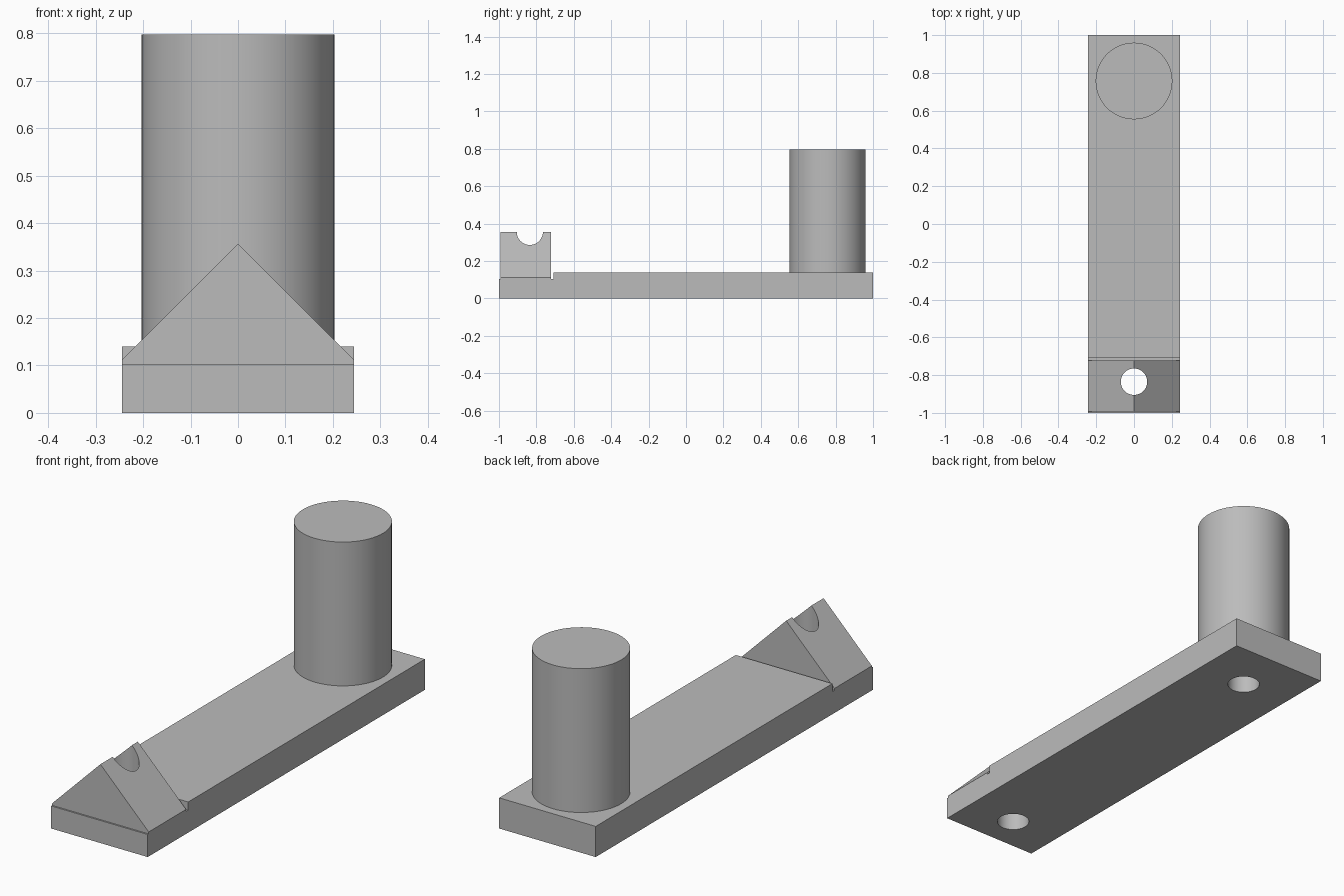
import bpy, bmesh
from mathutils import Vector

if "Cube" in bpy.data.objects:
    bpy.data.objects.remove(bpy.data.objects["Cube"], do_unlink=True)

grey = bpy.data.materials.new("plain grey")
grey.use_nodes = True
colour = (0.5, 0.5, 0.5, 1)
grey.diffuse_color = colour
grey.node_tree.nodes["Principled BSDF"].inputs["Base Color"].default_value = colour

HALF_W = 0.244
HOLE_R = 0.07
PIVOT_Y, HANDLE_Y = -0.835, 0.757


def extrude_profile(name, points, direction):
    """Extrude a closed outline of 3D points along a vector."""
    bm = bmesh.new()
    face = bm.faces.new([bm.verts.new(p) for p in points])
    new = bmesh.ops.extrude_face_region(bm, geom=[face])["geom"]
    verts = [v for v in new if isinstance(v, bmesh.types.BMVert)]
    bmesh.ops.translate(bm, verts=verts, vec=Vector(direction))
    bmesh.ops.recalc_face_normals(bm, faces=bm.faces)
    mesh = bpy.data.meshes.new(name)
    bm.to_mesh(mesh)
    bm.free()
    obj = bpy.data.objects.new(name, mesh)
    bpy.context.collection.objects.link(obj)
    mesh.materials.append(grey)
    return obj


def cylinder(name, radius, y, z0, z1):
    bpy.ops.mesh.primitive_cylinder_add(
        vertices=64, radius=radius, depth=z1 - z0, location=(0, y, (z0 + z1) / 2))
    obj = bpy.context.object
    obj.name = name
    obj.data.materials.append(grey)
    return obj


def cut(obj, cutter):
    mod = obj.modifiers.new("hole", "BOOLEAN")
    mod.operation = "DIFFERENCE"
    mod.solver = "EXACT"
    mod.object = cutter
    bpy.context.view_layer.objects.active = obj
    bpy.ops.object.modifier_apply(modifier=mod.name)


# Flat arm, stepped down at the front to seat the wedge
arm_side = [(-1, 0), (1, 0), (1, 0.14), (-0.708, 0.14), (-0.708, 0.103), (-1, 0.103)]
arm = extrude_profile("arm_plate", [(-HALF_W, y, z) for y, z in arm_side], (2 * HALF_W, 0, 0))

# Gable-shaped wedge
gable = [(-HALF_W, 0.103), (HALF_W, 0.103), (HALF_W, 0.112), (0, 0.356), (-HALF_W, 0.112)]
wedge = extrude_profile("gable_wedge", [(x, -0.993, z) for x, z in gable], (0, 0.27, 0))

# Round upright handle
handle = cylinder("handle", 0.203, HANDLE_Y, 0.14, 0.797)

# Vertical holes: through the wedge, and blind up into the handle
pivot_cutter = cylinder("pivot_hole_cutter", HOLE_R, PIVOT_Y, -0.1, 0.6)
handle_cutter = cylinder("handle_hole_cutter", HOLE_R, HANDLE_Y, -0.1, 0.4)
for part, cutter in ((arm, pivot_cutter), (wedge, pivot_cutter),
                     (arm, handle_cutter), (handle, handle_cutter)):
    cut(part, cutter)
for cutter in (pivot_cutter, handle_cutter):
    bpy.data.objects.remove(cutter, do_unlink=True)

# Smooth the round walls, keep corners crisp
for part in (arm, wedge, handle):
    bpy.ops.object.select_all(action="DESELECT")
    part.select_set(True)
    bpy.context.view_layer.objects.active = part
    bpy.ops.object.shade_smooth_by_angle(angle=0.6)
